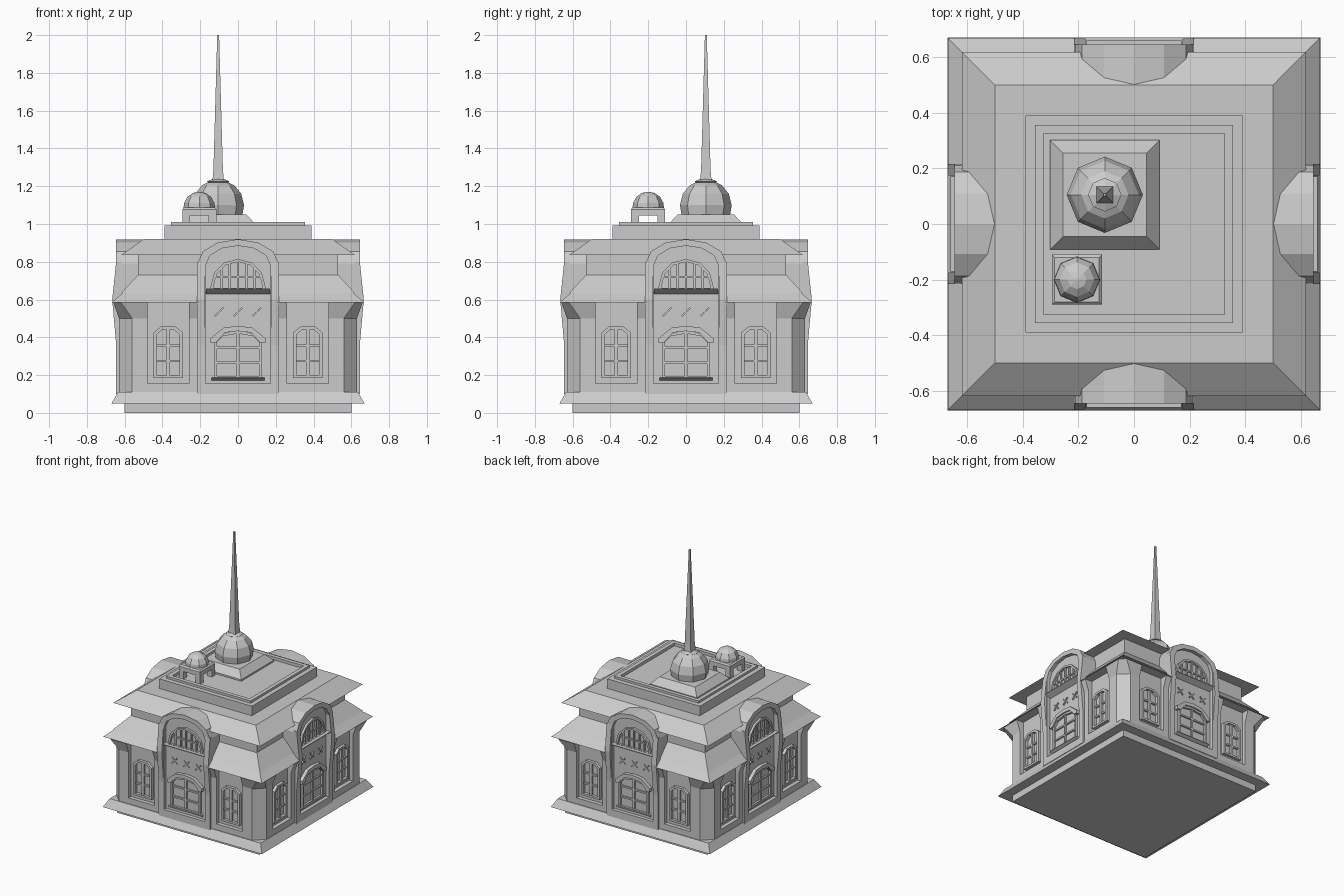
import bpy, bmesh
from math import sin, cos, pi, sqrt
from mathutils import Matrix, Vector

if "Cube" in bpy.data.objects:
    bpy.data.objects.remove(bpy.data.objects["Cube"])

parts = {}


def get(name):
    return parts.setdefault(name, bmesh.new())


def prism(name, pts, d0, d1, hole=None, axis='y', sides=4):
    """Extrude a front outline (x,z) in y, or a side outline (y,z) in x; repeat on all walls."""
    bm = get(name)
    for k in range(sides):
        rot = Matrix.Rotation(k * pi / 2, 3, 'Z')

        def ring(ps, d):
            return [bm.verts.new(rot @ Vector((a, d, b) if axis == 'y' else (d, a, b))) for a, b in ps]
        o0, o1 = ring(pts, d0), ring(pts, d1)
        n = len(pts)
        if hole:
            i0, i1 = ring(hole, d0), ring(hole, d1)
            strips = [(o0, o1), (i0, i1), (o0, i0), (o1, i1)]
        else:
            strips = [(o0, o1)]
            bm.faces.new(o0)
            bm.faces.new(o1)
        for a, b in strips:
            for i in range(n):
                j = (i + 1) % n
                bm.faces.new((a[i], a[j], b[j], b[i]))


def loft(name, rings):
    """Skin a stack of closed rings of points and cap both ends."""
    bm = get(name)
    rings = [[bm.verts.new(p) for p in r] for r in rings]
    bm.faces.new(rings[0])
    bm.faces.new(rings[-1])
    n = len(rings[0])
    for a, b in zip(rings, rings[1:]):
        for i in range(n):
            j = (i + 1) % n
            bm.faces.new((a[i], a[j], b[j], b[i]))


def lathe(name, prof, n=4, cx=0, cy=0):
    """Polygon rings; for n=4 the radius is the half width."""
    k, off = (sqrt(2), pi / 4) if n == 4 else (1, 0)
    loft(name, [[(cx + r * k * cos(off + 2 * pi * i / n), cy + r * k * sin(off + 2 * pi * i / n), z)
                 for i in range(n)] for r, z in prof])


def chamfered(a, c, z):
    return [(a, -c, z), (a, c, z), (c, a, z), (-c, a, z), (-a, c, z), (-a, -c, z), (-c, -a, z), (c, -a, z)]


def arch(w, z0, zs, zt, n=6, cx=0):
    return [(cx - w, z0), (cx + w, z0)] + [
        (cx + w * cos(pi * i / n), zs + (zt - zs) * sin(pi * i / n)) for i in range(n + 1)]


def rect(x0, x1, z0, z1):
    return [(x0, z0), (x1, z0), (x1, z1), (x0, z1)]


def bar(name, p, q, w, y0, y1):
    p, q = Vector(p), Vector(q)
    d = (q - p).normalized() * w / 2
    s = Vector((-d.y, d.x))
    prism(name, [tuple(v) for v in (p + s, q + s, q - s, p - s)], y0, y1)


# Base, and walls with chamfered corners flaring under the eaves
lathe("plinth", [(.6, 0), (.6, .055)])
lathe("base_skirt", [(.67, .05), (.635, .11)])
loft("walls", [chamfered(.63, .56, .1), chamfered(.63, .56, .5), chamfered(.66, .62, .585),
               chamfered(.66, .62, .59)])

# Stepped roof
lathe("roof", [(.668, .585), (.61, .635), (.618, .635), (.53, .73), (.53, .836),
               (.618, .836), (.5, .92)])
lathe("roof_parapet", [(.39, .915), (.39, .993), (.355, .993), (.355, 1.01), (.325, 1.01), (.325, .988)])

# Cutters: window recesses in the walls, gaps in walls and eaves for the bays
for s in (-1, 1):
    prism("recess_cutter", rect(s * .37 - .11, s * .37 + .11, .155, .65), -.75, -.6)
prism("recess_cutter", rect(-.2, .2, .13, .65), -.75, -.58)
prism("eave_cutter", rect(-.21, .21, .5, .78), -.75, -.55)

# Arched bays
outer, inner = arch(.215, .1, .79, .919), arch(.172, .155, .78, .885)
prism("bay_body", outer, -.618, -.44)
prism("bay_frame", outer, -.645, -.618, hole=inner)
for s in (-1, 1):
    prism("bay_pilasters", [(-.62, .11), (-.645, .11), (-.645, .36), (-.666, .6), (-.645, .8), (-.62, .8)],
          s * .175, s * .216, axis='x')

# Upper fan window with sill
prism("fan_window_frame", arch(.145, .65, .67, .815), -.635, -.615, hole=arch(.13, .66, .67, .8))
for i in range(-2, 3):
    x = i * .044
    bar("fan_window_bars", (x, .655), (x, .67 + .13 * sqrt(1 - (x / .137) ** 2)), .01, -.629, -.615)
bar("fan_window_bars", (-.125, .72), (.125, .72), .01, -.628, -.615)
prism("fan_window_sill", [(-.615, .628), (-.66, .652), (-.66, .658), (-.61, .658)], -.17, .17, axis='x')

# Crosses between the windows
for x in (-.1, 0, .1):
    for s in (-1, 1):
        bar("crosses", (x - .022, .535 - s * .022), (x + .022, .535 + s * .022), .009, -.626 - s * .001, -.615)

# Lower bay window with hood and sill
prism("bay_window_frame", arch(.125, .18, .385, .435, 4), -.634, -.615, hole=arch(.11, .195, .375, .42, 4))
bar("bay_window_bars", (0, .19), (0, .42), .014, -.63, -.615)
for z in (.265, .345):
    bar("bay_window_bars", (-.115, z), (.115, z), .012, -.629, -.615)
prism("bay_window_hood", [(-.145, .37), (-.145, .395), (-.075, .452), (0, .46), (.075, .452), (.145, .395),
                          (.145, .37), (.118, .37), (.07, .425), (0, .433), (-.07, .425), (-.118, .37)],
      -.644, -.615)
prism("bay_window_sill", [(-.615, .17), (-.644, .185), (-.644, .19), (-.61, .19)], -.14, .14, axis='x')

# Side windows in the recesses
for cx in (-.37, .37):
    prism("side_window_frame", arch(.078, .185, .425, .462, 3, cx), -.622, -.595,
          hole=arch(.06, .2, .415, .445, 3, cx))
    bar("side_window_bars", (cx, .195), (cx, .455), .018, -.616, -.595)
    for z in (.275, .355):
        bar("side_window_bars", (cx - .065, z), (cx + .065, z), .012, -.612, -.595)

# Main dome and spire
c = dict(cx=-.105, cy=.105)
lathe("dome_pedestal", [(.196, .985), (.196, 1.0), (.15, 1.05)], **c)
lathe("main_dome", [(.128, 1.045), (.137, 1.1), (.122, 1.16), (.085, 1.205), (.045, 1.225)], 8, **c)
lathe("dome_cap", [(.045, 1.215), (.06, 1.225), (.03, 1.238)], 8, **c)
lathe("spire", [(.03, 1.23), (.025, 1.29), (.005, 2.0)], **c)

# Small domed kiosk
kx, ky = -.205, -.2
for sx in (-1, 1):
    for sy in (-1, 1):
        lathe("kiosk_legs", [(.02, .985), (.02, 1.06)], cx=kx + sx * .07, cy=ky + sy * .07)
lathe("kiosk_slab", [(.09, 1.045), (.09, 1.078), (.08, 1.088)], cx=kx, cy=ky)
lathe("kiosk_dome", [(.083, 1.085), (.081, 1.11), (.062, 1.145), (.034, 1.164), (.006, 1.17)], 8, kx, ky)

# Turn every part into an object
objs = {}
for name, bm in parts.items():
    bmesh.ops.recalc_face_normals(bm, faces=bm.faces)
    me = bpy.data.meshes.new(name)
    bm.to_mesh(me)
    bm.free()
    objs[name] = bpy.data.objects.new(name, me)
    bpy.context.collection.objects.link(objs[name])

# Cut the recesses
for target, cutter in (("walls", "recess_cutter"), ("roof", "eave_cutter")):
    m = objs[target].modifiers.new("cut", 'BOOLEAN')
    m.operation, m.solver, m.object = 'DIFFERENCE', 'EXACT', objs[cutter]
    objs[cutter].hide_render = True
    objs[cutter].display_type = 'WIRE'
